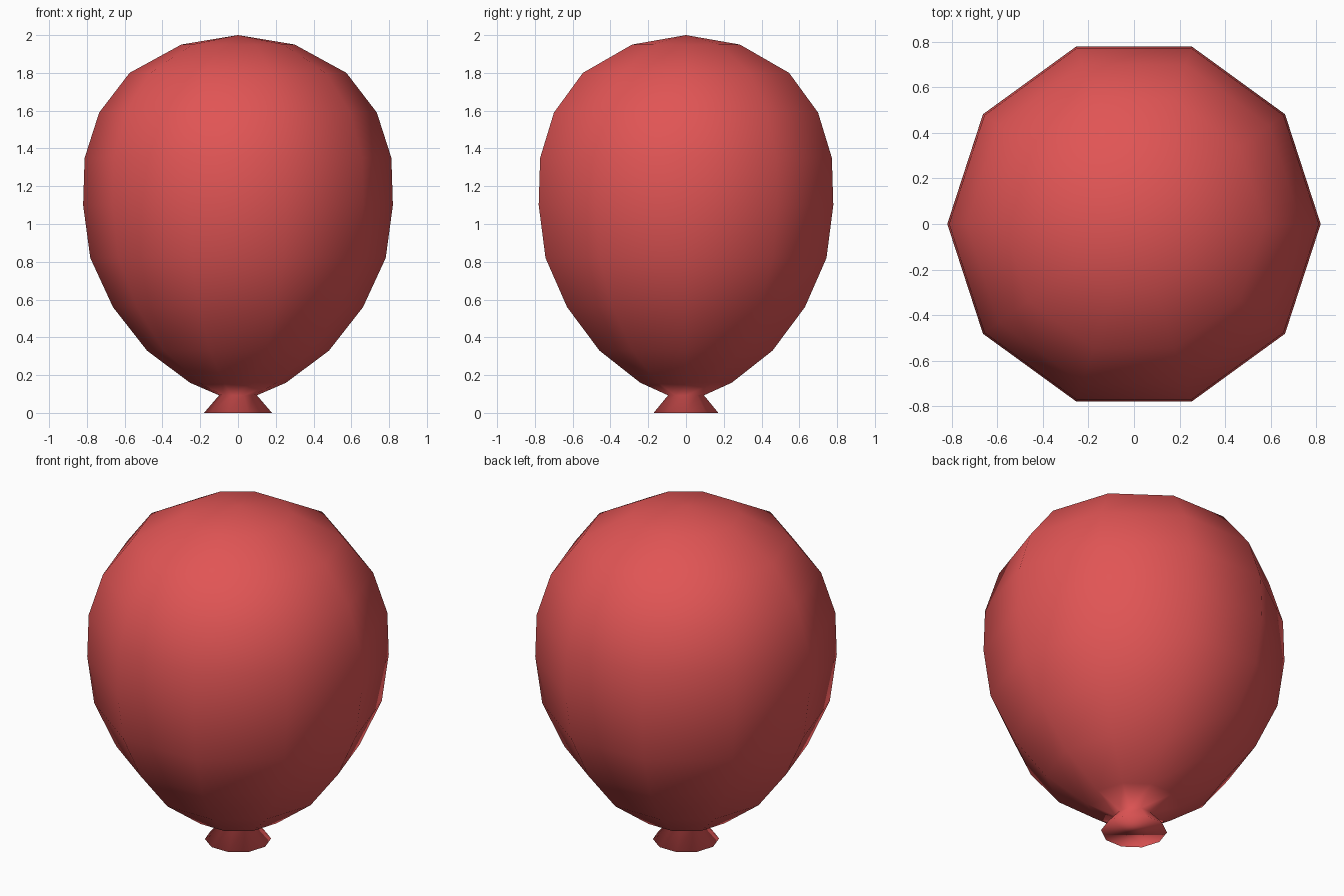
import bpy, bmesh
from math import cos, sin, tau

if "Cube" in bpy.data.objects:
    bpy.data.objects.remove(bpy.data.objects["Cube"])

SIDES = 10

# Balloon profile from the knotted lip up to the crown: (radius, height)
PROFILE = [(0.18, 0.0), (0.10, 0.093), (0.255, 0.16), (0.482, 0.33),
           (0.662, 0.56), (0.782, 0.82), (0.82, 1.10), (0.812, 1.35),
           (0.735, 1.59), (0.574, 1.80), (0.30, 1.95)]

bm = bmesh.new()
rings = [[bm.verts.new((r * cos(tau * i / SIDES), r * sin(tau * i / SIDES), z))
          for i in range(SIDES)] for r, z in PROFILE]

# Skin between neighbouring rings
for low, high in zip(rings, rings[1:]):
    for i in range(SIDES):
        j = (i + 1) % SIDES
        bm.faces.new((low[i], low[j], high[j], high[i]))

# Crown fan and closed lip
crown = bm.verts.new((0, 0, 2.0))
for i in range(SIDES):
    bm.faces.new((rings[-1][i], rings[-1][(i + 1) % SIDES], crown))
bm.faces.new(rings[0][::-1])

for face in bm.faces:
    face.smooth = True

mesh = bpy.data.meshes.new("balloon")
bm.to_mesh(mesh)
bm.free()
balloon = bpy.data.objects.new("balloon", mesh)
bpy.context.collection.objects.link(balloon)

# Red rubber
rubber = bpy.data.materials.new("red_rubber")
rubber.diffuse_color = (0.75, 0.09, 0.09, 1)
rubber.use_nodes = True
rubber.node_tree.nodes["Principled BSDF"].inputs["Base Color"].default_value = rubber.diffuse_color
mesh.materials.append(rubber)
